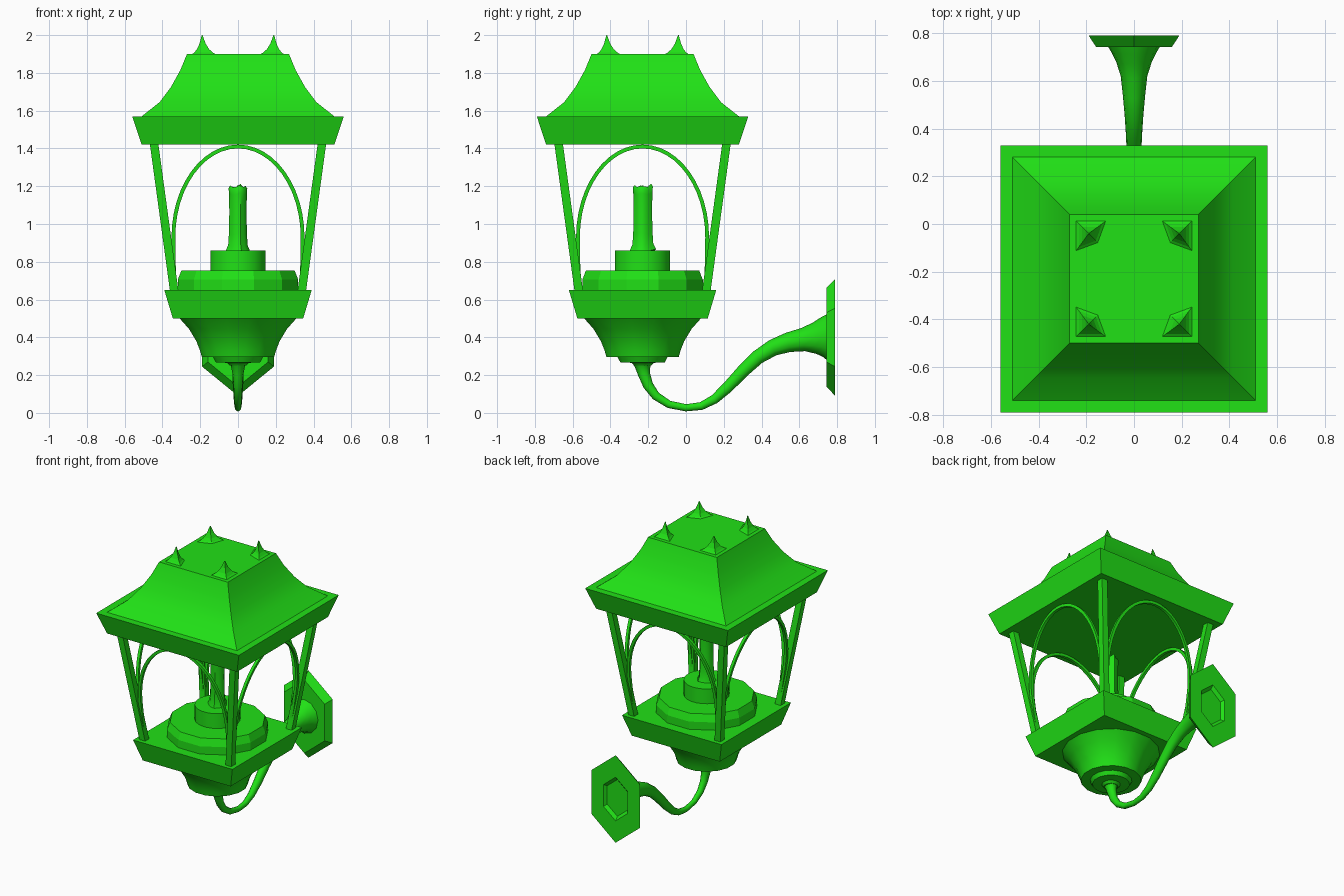
import bpy, bmesh, math, random
from mathutils import Vector, Matrix

if "Cube" in bpy.data.objects:
    bpy.data.objects.remove(bpy.data.objects["Cube"])

random.seed(4)
CY = -0.23  # lantern axis in y
green = bpy.data.materials.new("green_paint")
green.diffuse_color = (0.015, 0.75, 0.008, 1)
green.use_nodes = True
green.node_tree.nodes["Principled BSDF"].inputs["Base Color"].default_value = green.diffuse_color


def loft(name, rings, smooth=None):
    """Skin a list of equal-length point rings and cap both ends."""
    bm = bmesh.new()
    rows = [[bm.verts.new(p) for p in ring] for ring in rings]
    n = len(rows[0])
    for a, b in zip(rows, rows[1:]):
        for i in range(n):
            j = (i + 1) % n
            bm.faces.new((a[i], a[j], b[j], b[i]))
    bm.faces.new(rows[0][::-1])
    bm.faces.new(rows[-1])
    bmesh.ops.recalc_face_normals(bm, faces=bm.faces)
    mesh = bpy.data.meshes.new(name)
    bm.to_mesh(mesh)
    bm.free()
    mesh.materials.append(green)
    ob = bpy.data.objects.new(name, mesh)
    bpy.context.collection.objects.link(ob)
    if smooth:
        bpy.ops.object.select_all(action='DESELECT')
        ob.select_set(True)
        bpy.context.view_layer.objects.active = ob
        bpy.ops.object.shade_smooth_by_angle(angle=math.radians(smooth))
    return ob


def square(cx, cy, h, z):
    return [(cx + sx * h, cy + sy * h, z) for sx, sy in ((-1, -1), (1, -1), (1, 1), (-1, 1))]


def square_stack(name, profile, smooth=None):
    return loft(name, [square(0, CY, h, z) for h, z in profile], smooth)


def lathe(name, profile, sides=12, smooth=None, wobble=0.0):
    lump = [1 + random.uniform(-wobble, wobble) for _ in range(sides)]
    rings = []
    for r, z in profile:
        rings.append([(r * lump[i] * math.cos(2 * math.pi * (i + .5) / sides),
                       CY + r * lump[i] * math.sin(2 * math.pi * (i + .5) / sides),
                       z + (lump[i] - 1) * 0.1) for i in range(sides)])
    return loft(name, rings, smooth)


# Roof with eave band and concave slopes
square_stack("roof", [(.51, 1.42), (.56, 1.57), (.51, 1.57), (.415, 1.645), (.355, 1.725),
                      (.305, 1.815), (.27, 1.90)], 30)

# Four flared spikes at the roof corners
for sx in (-1, 1):
    for sy in (-1, 1):
        apex = Vector((.19, .19))
        foot = [Vector(p) for p in ((.245, .245), (.115, .245), (.15, .15), (.245, .115))]
        rings = []
        for s, z in ((1, 1.898), (.75, 1.908), (.5, 1.925), (.25, 1.955), (.03, 2.0)):
            pts = [apex + (f - apex) * s for f in foot]
            rings.append([(sx * p.x, CY + sy * p.y, z) for p in pts])
        loft("roof_spike", rings)

# Base slab and turned bowl below
square_stack("base_slab", [(.345, .50), (.39, .65)])
lathe("base_bowl", [(.315, .50), (.265, .445), (.225, .38), (.205, .33), (.195, .295), (.135, .295),
                    (.12, .268), (.06, .265), (.045, .25)], 16, 35)

# Corner posts
for sx in (-1, 1):
    for sy in (-1, 1):
        loft("corner_post", [square(sx * .337, CY + sy * .337, .0225, .64),
                             square(sx * .445, CY + sy * .445, .0225, 1.43)])

# Thin arches, one in each leaning side
right = [(.333, .65), (.34, .79)]
arc = [(.342 * math.cos(math.pi * i / 24), .93 + .48 * math.sin(math.pi * i / 24)) for i in range(25)]
path = [Vector(p) for p in right + arc + [(-x, z) for x, z in reversed(right)]]
rings = []
for i, p in enumerate(path):
    t = (path[min(i + 1, len(path) - 1)] - path[max(i - 1, 0)]).normalized()
    n = Vector((-t.y, t.x)) * .01
    d = .3375 + (p.y - .65) / .77 * .1075
    rings.append([(p.x + a * n.x, -d + b * .01, p.y + a * n.y)
                  for a, b in ((-1, -1), (1, -1), (1, 1), (-1, 1))])
for k in range(4):
    turn = Matrix.Translation((0, CY, 0)) @ Matrix.Rotation(k * math.pi / 2, 4, 'Z')
    loft("side_arch", [[turn @ Vector(p) for p in ring] for ring in rings], 35)

# Candle dish, cup and candle with hollow top
lathe("candle_dish", [(.33, .64), (.33, .705), (.31, .755)], 12)
lathe("candle_cup", [(.147, .75), (.147, .86)], 24, 35)
lathe("candle", [(.065, .855), (.052, .885), (.048, .95), (.046, 1.06), (.048, 1.16), (.05, 1.185),
                 (.042, 1.2), (.03, 1.19), (.022, 1.165)], 12, 50, .13)
lathe("wick", [(.007, 1.16), (.006, 1.205)], 6)

# Swept arm in the x = 0 plane: y, z, radius
arm = [(-.23, .275, .065), (-.23, .25, .042), (-.222, .205, .032), (-.2, .145, .027), (-.16, .09, .023),
       (-.09, .045, .02), (0, .027, .019), (.08, .036, .021), (.15, .072, .025), (.22, .135, .03),
       (.3, .22, .034), (.38, .295, .038), (.46, .345, .044), (.54, .373, .052), (.62, .388, .062),
       (.68, .395, .083), (.72, .4, .105), (.75, .4, .125)]
rings = []
for i, (y, z, r) in enumerate(arm):
    a, b = arm[max(i - 1, 0)], arm[min(i + 1, len(arm) - 1)]
    t = Vector((b[0] - a[0], b[1] - a[1])).normalized()
    if i == len(arm) - 1:
        t = Vector((1, 0))
    rings.append([(r * .9 * math.cos(q), y - t.y * r * math.sin(q), z + t.x * r * math.sin(q))
                  for q in (2 * math.pi * k / 12 for k in range(12))])
loft("arm", rings, 45)


# Hexagonal wall plate with a shallow recess in its back
def hexagon(s, y):
    shape = ((0, .31), (.19, .155), (.19, -.155), (0, -.31), (-.19, -.155), (-.19, .155))
    return [(x * s, y, .4 + z * s) for x, z in shape]


loft("wall_plate", [hexagon(.84, .743), hexagon(1, .79), hexagon(.5, .79), hexagon(.42, .77)])
